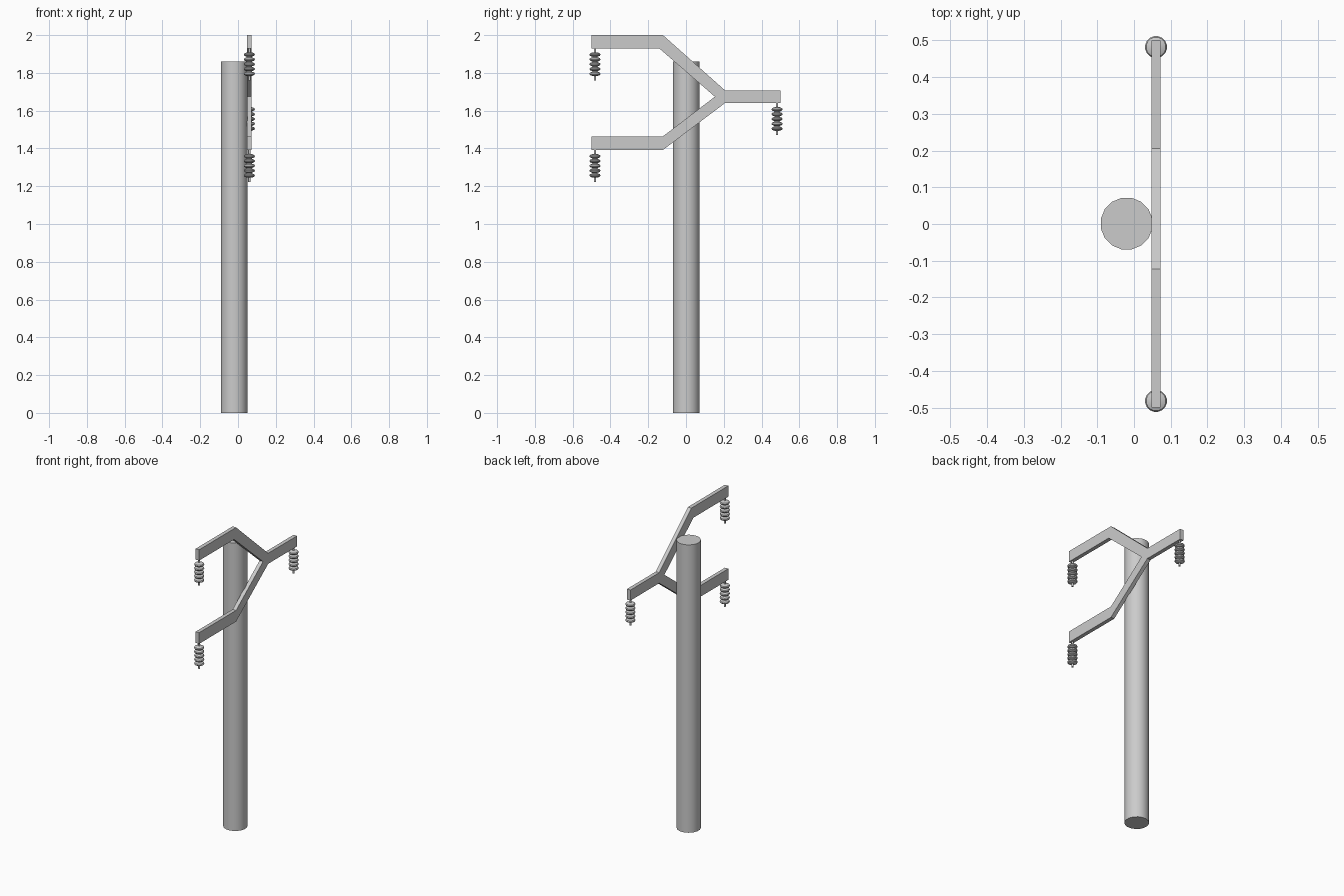
import bpy, bmesh, math

if "Cube" in bpy.data.objects:
    bpy.data.objects.remove(bpy.data.objects["Cube"])

def finish(name, bm, smooth=True):
    bmesh.ops.recalc_face_normals(bm, faces=bm.faces)
    me = bpy.data.meshes.new(name)
    bm.to_mesh(me)
    bm.free()
    ob = bpy.data.objects.new(name, me)
    bpy.context.collection.objects.link(ob)
    if smooth:
        bpy.ops.object.select_all(action='DESELECT')
        ob.select_set(True)
        bpy.context.view_layer.objects.active = ob
        bpy.ops.object.shade_smooth_by_angle(angle=math.radians(40))
    return ob

def lathe(name, profile, x, y, z, sides):
    # Revolve (radius, height) points into a closed solid
    bm = bmesh.new()
    rings = []
    for r, h in profile:
        ring = []
        for i in range(sides):
            a = 2 * math.pi * (i + 0.5) / sides
            ring.append(bm.verts.new((x + r * math.cos(a), y + r * math.sin(a), z + h)))
        rings.append(ring)
    for lo, hi in zip(rings, rings[1:]):
        for i in range(sides):
            j = (i + 1) % sides
            bm.faces.new((lo[i], lo[j], hi[j], hi[i]))
    bm.faces.new(rings[0])
    bm.faces.new(rings[-1])
    return finish(name, bm)

# Pole
lathe("pole", [(0.0715, 0), (0.0715, 1.86)], -0.02, 0.001, 0, 16)

# Forked crossarm: side outline (y, z) extruded along x
outline = [(-0.5, 2.0), (-0.122, 2.0), (0.206, 1.708), (0.5, 1.708),
           (0.5, 1.64), (0.206, 1.64), (-0.122, 1.392), (-0.5, 1.392),
           (-0.5, 1.464), (-0.122, 1.464), (0.153, 1.674), (-0.142, 1.93),
           (-0.5, 1.93)]
bm = bmesh.new()
face = bm.faces.new([bm.verts.new((0.047, y, z)) for y, z in outline])
ext = bmesh.ops.extrude_face_region(bm, geom=[face], use_keep_orig=True)
bmesh.ops.translate(bm, vec=(0.025, 0, 0),
                    verts=[v for v in ext["geom"] if isinstance(v, bmesh.types.BMVert)])
finish("forked_crossarm", bm, smooth=False)

# Insulators: thin rod with five lens-shaped discs
profile = [(0.006, 0.0), (0.006, -0.022)]
for k in range(5):
    c = -0.034 - 0.0255 * k
    profile += [(0.014, c + 0.0115), (0.027, c + 0.006), (0.03, c),
                (0.027, c - 0.006), (0.014, c - 0.0115)]
profile += [(0.006, -0.148), (0.006, -0.17)]
for label, y, z in (("upper", -0.482, 1.931), ("lower", -0.482, 1.393), ("middle", 0.482, 1.641)):
    lathe(label + "_insulator", profile, 0.06, y, z, 16)
